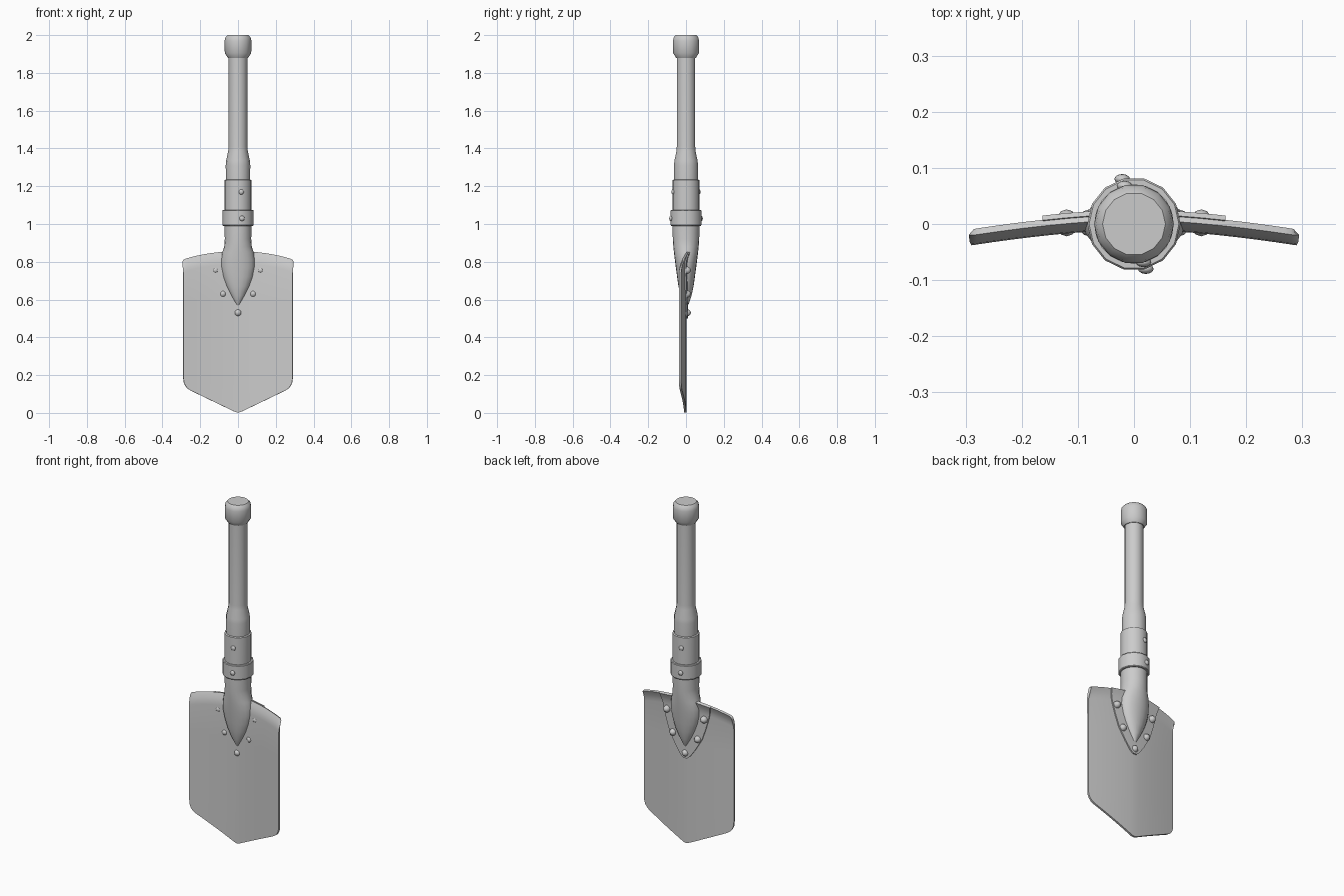
import bpy, bmesh, math

if "Cube" in bpy.data.objects:
    bpy.data.objects.remove(bpy.data.objects["Cube"])


def finish(bm, name, angle=35):
    bmesh.ops.recalc_face_normals(bm, faces=bm.faces)
    me = bpy.data.meshes.new(name)
    bm.to_mesh(me)
    bm.free()
    ob = bpy.data.objects.new(name, me)
    bpy.context.collection.objects.link(ob)
    bpy.ops.object.select_all(action='DESELECT')
    ob.select_set(True)
    bpy.context.view_layer.objects.active = ob
    bpy.ops.object.shade_smooth_by_angle(angle=math.radians(angle))
    return ob


def loft(name, rings, sides=14):
    """Rings are (z, x radius, y radius); ends are capped."""
    bm = bmesh.new()
    rows = []
    for z, rx, ry in rings:
        rows.append([bm.verts.new((rx * math.cos(a), ry * math.sin(a), z))
                     for a in (math.tau * i / sides for i in range(sides))])
    for a, b in zip(rows, rows[1:]):
        for i in range(sides):
            j = (i + 1) % sides
            bm.faces.new((a[i], a[j], b[j], b[i]))
    bm.faces.new(rows[0])
    bm.faces.new(rows[-1])
    return finish(bm, name)


def sheet(name, rows, thickness):
    """Grid of points given thickness on both sides."""
    bm = bmesh.new()
    vs = [[bm.verts.new(p) for p in row] for row in rows]
    for a, b in zip(vs, vs[1:]):
        for i in range(len(a) - 1):
            bm.faces.new((a[i], a[i + 1], b[i + 1], b[i]))
    ob = finish(bm, name)
    m = ob.modifiers.new("thickness", 'SOLIDIFY')
    m.thickness, m.offset = thickness, 0
    bpy.ops.object.modifier_apply(modifier=m.name)
    bpy.ops.object.shade_smooth_by_angle(angle=math.radians(35))
    return ob


def lerp(table, x):
    for (x0, y0), (x1, y1) in zip(table, table[1:]):
        if x <= x1:
            return y0 + (y1 - y0) * (x - x0) / (x1 - x0)
    return table[-1][1]


def rivet(name, loc, scale):
    bm = bmesh.new()
    bmesh.ops.create_uvsphere(bm, u_segments=12, v_segments=8, radius=1)
    for v in bm.verts:
        v.co = [l + c * s for l, c, s in zip(loc, v.co, scale)]
    return finish(bm, name, 60)


# Wooden handle with end knob
loft("handle", [(z, r, r) for z, r in (
    (1.2, .064), (1.31, .065), (1.335, .063), (1.385, .052), (1.41, .05),
    (1.88, .05), (1.88, .054), (1.905, .07), (1.97, .071), (1.988, .067), (2.0, .056))])

# Metal socket, flattening to a spear-shaped point
loft("socket", [(1.235, .066, .066), (1.232, .071, .071), (.99, .071, .071),
                (.92, .07, .07), (.88, .073, .067), (.85, .083, .064),
                (.81, .09, .059), (.77, .09, .054), (.72, .08, .047),
                (.67, .062, .04), (.62, .037, .029), (.58, .014, .016),
                (.56, .003, .004)], 20)

# Collar band
loft("collar", [(.99, .068, .068), (.99, .08, .08), (.994, .083, .083),
                (1.071, .083, .083), (1.075, .08, .08), (1.075, .068, .068)])

# Blade: dished, with a lip rolled back along the top
BOTTOM = [(0, .002), (.012, .004), (.03, .012), (.25, .118), (.268, .13),
          (.28, .145), (.287, .163), (.29, .19)]
TOP = [(0, .858), (.09, .85), (.17, .84), (.24, .825), (.28, .813), (.287, .808), (.29, .8)]


def blade_y(x, z):
    x = abs(x)
    d = lerp(TOP, x) - z
    return -.004 - .028 * (x / .29) ** 1.6 + .017 * max(0, 1 - d / .06) ** 1.6


half = [.012, .03, .07, .11, .15, .19, .22, .25, .268, .28, .287, .29]
xs = [-x for x in reversed(half)] + [0] + half
rows = []
for t in (0, .25, .5, .75, 1):
    rows.append([(x, lerp(BOTTOM, abs(x)) * (1 - t) + (lerp(TOP, abs(x)) - .065) * t)
                 for x in xs])
for d in (.045, .03, .018, .008, 0):
    rows.append([(x, lerp(TOP, abs(x)) - d) for x in xs])
sheet("blade", [[(x, blade_y(x, z), z) for x, z in row] for row in rows], .012)

# Pointed reinforcing plate on the back of the blade
WIDTH = [(.5, .012), (.515, .03), (.56, .062), (.63, .104), (.7, .128), (.76, .145), (.86, .165)]
rows = []
for z in (.5, .515, .56, .6, .63, .67, .7, .73, .76, .785, .81, .825, .838, .85):
    row = []
    for i in range(-4, 5):
        x = lerp(WIDTH, z) * i / 4
        zz = z - max(0, z - .76) / .09 * (.85 - lerp(TOP, abs(x)))
        row.append((x, blade_y(x, zz) + .009, zz))
    rows.append(row)
sheet("back_plate", rows, .009)

# Blade rivets, domed on both faces
for i, (x, z) in enumerate([(0, .53), (.08, .63), (-.08, .63), (.12, .755), (-.12, .755)]):
    rivet(f"blade_rivet_{i}", (x, .002, z), (.02, .024, .02))

# Collar and socket rivets, front and back
for s in (1, -1):
    rivet("collar_rivet", (.021 * s, -.08 * s, 1.03), (.014, .009, .014))
    rivet("socket_rivet", (.017 * s, -.068 * s, 1.17), (.014, .009, .014))
